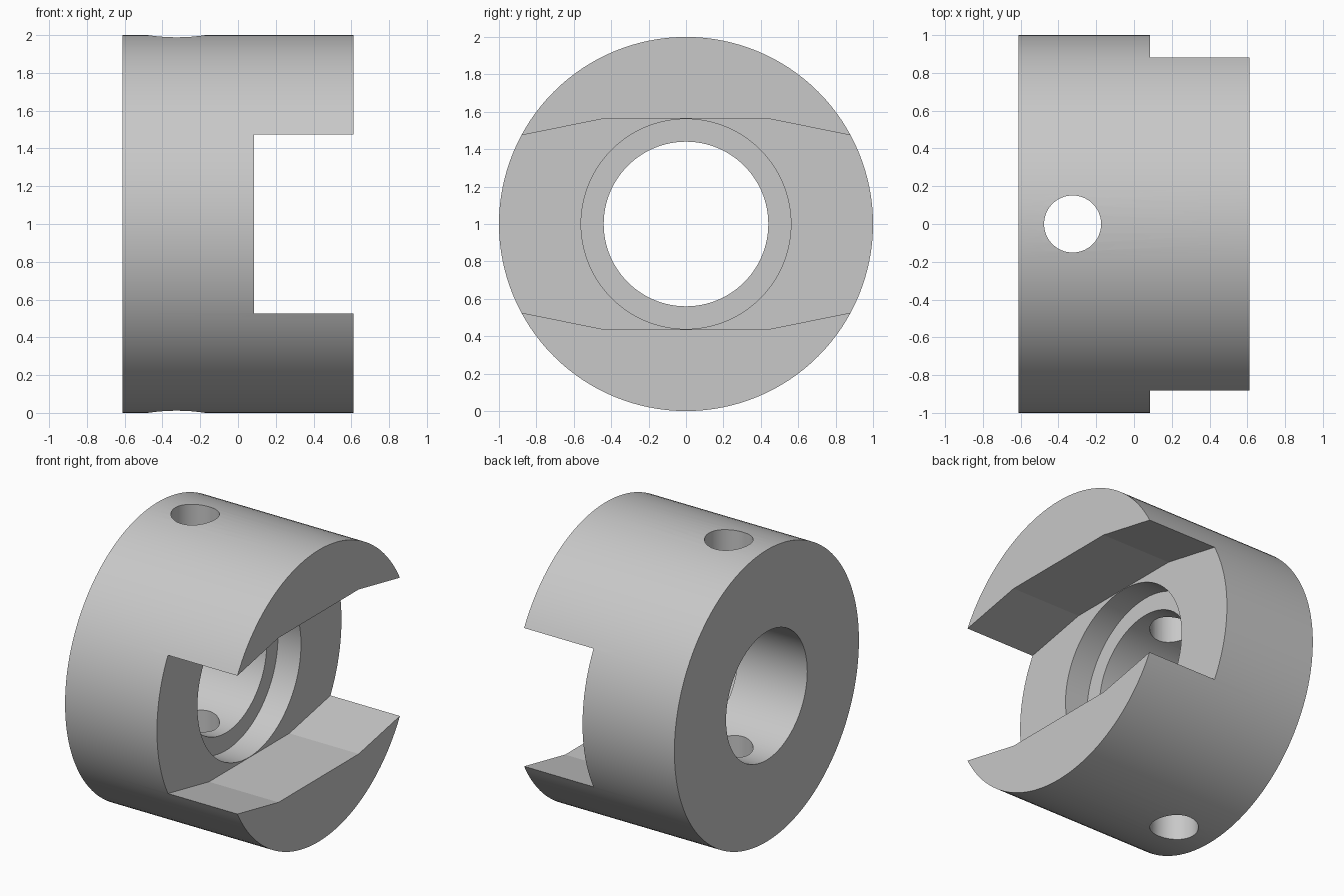
import bpy
import bmesh
from math import radians
from mathutils import Matrix

cube = bpy.data.objects.get("Cube")
if cube:
    bpy.data.objects.remove(cube, do_unlink=True)

grey = bpy.data.materials.new("plain_grey")
grey.use_nodes = True
colour = (0.58, 0.58, 0.58, 1)
grey.diffuse_color = colour
grey.node_tree.nodes["Principled BSDF"].inputs["Base Color"].default_value = colour


def finish(name, bm):
    bmesh.ops.recalc_face_normals(bm, faces=bm.faces)
    mesh = bpy.data.meshes.new(name)
    bm.to_mesh(mesh)
    bm.free()
    mesh.materials.append(grey)
    obj = bpy.data.objects.new(name, mesh)
    bpy.context.collection.objects.link(obj)
    return obj


def x_cylinder(name, radius, x0, x1, sides=128):
    """Cylinder lying along x, centred on the collar axis."""
    bm = bmesh.new()
    place = Matrix.Translation(((x0 + x1) / 2, 0, 1)) @ Matrix.Rotation(radians(90), 4, 'Y')
    bmesh.ops.create_cone(bm, cap_ends=True, segments=sides, radius1=radius,
                          radius2=radius, depth=x1 - x0, matrix=place)
    return finish(name, bm)


def cut(target, cutter):
    cutter.hide_render = True
    mod = target.modifiers.new(cutter.name, 'BOOLEAN')
    mod.operation = 'DIFFERENCE'
    mod.solver = 'EXACT'
    mod.object = cutter
    bpy.context.view_layer.objects.active = target
    bpy.ops.object.modifier_apply(modifier=mod.name)
    bpy.data.objects.remove(cutter, do_unlink=True)


# Main round body
LENGTH_HALF, SLOT_FLOOR = 0.612, 0.085
collar = x_cylinder("slotted_collar", 1, -LENGTH_HALF, LENGTH_HALF)

# Wide slot across one end, tapering towards its open sides
half = [(-1.1, 0.43), (-0.435, 0.564), (0.435, 0.564), (1.1, 0.43)]
profile = half + [(y, -z) for y, z in reversed(half)]
bm = bmesh.new()
face = bm.faces.new([bm.verts.new((SLOT_FLOOR, y, 1 + z)) for y, z in profile])
ext = bmesh.ops.extrude_face_region(bm, geom=[face])
bmesh.ops.translate(bm, vec=(0.8, 0, 0),
                    verts=[v for v in ext["geom"] if isinstance(v, bmesh.types.BMVert)])
cut(collar, finish("slot_cutter", bm))

# Counterbore and through bore
cut(collar, x_cylinder("counterbore_cutter", 0.561, -0.09, 0.2))
cut(collar, x_cylinder("bore_cutter", 0.44, -1, 1))

# Cross hole through both walls
bm = bmesh.new()
bmesh.ops.create_cone(bm, cap_ends=True, segments=64, radius1=0.151, radius2=0.151,
                      depth=3, matrix=Matrix.Translation((-0.325, 0, 1)))
cut(collar, finish("cross_hole_cutter", bm))

# Smooth the round walls, keep the slot creases crisp
bpy.ops.object.select_all(action='DESELECT')
collar.select_set(True)
bpy.context.view_layer.objects.active = collar
bpy.ops.object.shade_smooth_by_angle(angle=radians(8))
